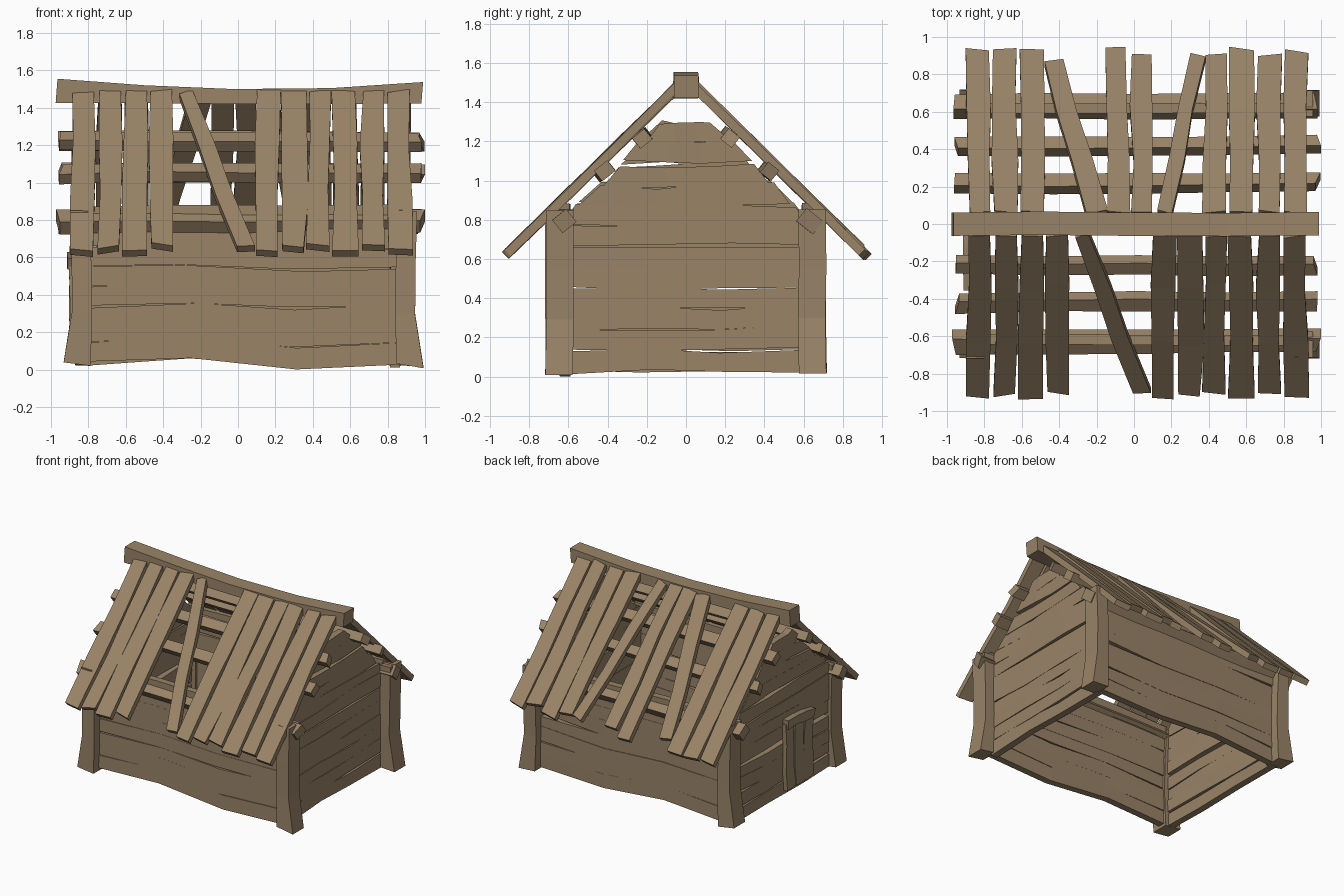
import bpy, bmesh, random
from mathutils import Vector as V

random.seed(7)
cube = bpy.data.objects.get("Cube")
if cube:
    bpy.data.objects.remove(cube, do_unlink=True)

wood = bpy.data.materials.new("weathered_wood")
wood.use_nodes = True
BROWN = (0.32, 0.23, 0.137, 1)
wood.diffuse_color = BROWN
bsdf = wood.node_tree.nodes["Principled BSDF"]
bsdf.inputs["Base Color"].default_value = BROWN
bsdf.inputs["Roughness"].default_value = 0.9


def r(amount):
    return random.uniform(-amount, amount)


def board(name, a, b, across, width, thick, segs=3, wob=0.01, skew=0, shape=None):
    """Crooked four-sided board from a to b. Skew slants both ends inward on
    the +across side; shape lists (shift across, width factor) per ring."""
    a, b, across = V(a), V(b), V(across).normalized()
    along = (b - a).normalized()
    normal = along.cross(across).normalized()
    across = normal.cross(along)
    if shape:
        segs = len(shape) - 1
    bm = bmesh.new()
    rings = []
    for i in range(segs + 1):
        t = i / segs
        if 0 < i < segs:
            t += r(0.1 / segs)
        shift, factor = shape[i] if shape else (r(wob), random.uniform(0.87, 1.1))
        centre = a.lerp(b, t) + across * shift + normal * r(wob * 0.4)
        end = 1 if i == 0 else -1 if i == segs else 0
        tilt = r(0.014) * abs(end)
        ring = []
        for s, n in ((-1, -1), (1, -1), (1, 1), (-1, 1)):
            p = centre + across * (s * width * factor / 2) + normal * (n * thick / 2)
            p += along * (end * skew * s + tilt * s)
            p.z = max(p.z, 0)
            ring.append(bm.verts.new(p))
        rings.append(ring)
    for lo, hi in zip(rings, rings[1:]):
        for k in range(4):
            bm.faces.new((lo[k], lo[(k + 1) % 4], hi[(k + 1) % 4], hi[k]))
    bm.faces.new(rings[0][::-1])
    bm.faces.new(rings[-1])
    bmesh.ops.recalc_face_normals(bm, faces=bm.faces)
    mesh = bpy.data.meshes.new(name)
    bm.to_mesh(mesh)
    bm.free()
    mesh.materials.append(wood)
    obj = bpy.data.objects.new(name, mesh)
    bpy.context.collection.objects.link(obj)
    return obj


UP, X = (0, 0, 1), (1, 0, 0)
SIDES = ((-1, "front"), (1, "back"))

# Corner posts, flared at the foot
for sy, face in SIDES:
    for sx, side in ((-1, "right"), (1, "left")):
        x = 0.83 if sx < 0 else 0.89
        board(f"{face}_{side}_post", (sx * x, sy * 0.645, 0.02 if sx > 0 else 0.03),
              (sx * (x + 0.01), sy * 0.645, 0.85), X, 0.12, 0.14,
              shape=[(sx * 0.03, 1.2), (0, 0.9), (0, 0.88), (sx * 0.01, 0.8)])

# Long walls: crooked horizontal boards
wave = [(0.0, 1.0), (0.02, 1.0), (-0.025, 1.05), (0.0, 1.0)]
for sy, face in SIDES:
    for i in range(8):
        z = 0.09 + i * 0.104
        shape = [(s * (1 - i / 9) + r(0.01), f * random.uniform(0.85, 1.1)) for s, f in wave]
        board(f"{face}_wall_board", (-0.8, sy * 0.62, z + r(0.012)),
              (0.87, sy * 0.62, z + r(0.012)), UP, 0.11, 0.055, shape=shape)

# Gable walls, narrowing under the roof
for sx, side in ((-1, "right"), (1, "left")):
    for i in range(12):
        z = 0.09 + i * 0.105
        reach = min(0.61, 1.42 - z)
        slope = 0.045 if z > 0.82 else 0
        board(f"{side}_gable_board", (sx * 0.84, -reach, z + r(0.02)),
              (sx * 0.84, reach, z + r(0.02)), UP, 0.108, 0.055, wob=0.012, skew=slope)

# Door on the right gable
for y, width, top in ((-0.05, 0.1, 0.6), (-0.16, 0.12, 0.56), (-0.28, 0.11, 0.54)):
    board("door_board", (-0.885, y, 0.06), (-0.885, y, top), (0, 1, 0), width, 0.035)
board("door_lintel", (-0.89, 0.0, 0.6), (-0.89, -0.34, 0.56), UP, 0.07, 0.05)

# Purlins along the roof, poking out at both gables
for sy, face in SIDES:
    for y, z, size in ((0.63, 0.79, 0.1), (0.42, 1.05, 0.08), (0.22, 1.22, 0.08)):
        board(f"{face}_purlin", (-0.96 + r(0.015), sy * y, z), (0.98 + r(0.01), sy * y, z),
              (0, 1, -sy * 0.8), size, size * 0.85, segs=4)

# Ridge beam, sagging in the middle
board("ridge_beam", (-0.97, 0, 1.49), (0.985, 0, 1.48), UP, 0.1, 0.125,
      shape=[(0, 1.3), (-0.015, 0.95), (-0.025, 0.8), (-0.02, 0.85), (0, 1.15)])

# Roof boards: (x at ridge, x at eave, width, eave distance)
front_roof = [(-0.82, -0.83, 0.12, 0.91), (-0.68, -0.69, 0.13, 0.90), (-0.55, -0.545, 0.125, 0.92),
              (-0.41, -0.405, 0.125, 0.89), (-0.285, 0.04, 0.085, 0.89), (0.16, 0.16, 0.13, 0.92),
              (0.295, 0.3, 0.13, 0.9), (0.435, 0.43, 0.115, 0.89), (0.57, 0.57, 0.13, 0.92),
              (0.72, 0.72, 0.12, 0.89), (0.86, 0.87, 0.125, 0.91)]
back_roof = [(-0.82, -0.835, 0.12, 0.92), (-0.68, -0.695, 0.13, 0.92), (-0.54, -0.545, 0.13, 0.92),
             (-0.2, -0.43, 0.11, 0.86), (-0.08, -0.1, 0.12, 0.93), (0.04, 0.045, 0.11, 0.89),
             (0.16, 0.34, 0.085, 0.89), (0.43, 0.44, 0.125, 0.89), (0.575, 0.57, 0.13, 0.92),
             (0.72, 0.725, 0.12, 0.89), (0.86, 0.87, 0.125, 0.91)]
for (sy, face), rows in zip(SIDES, (front_roof, back_roof)):
    for top, eave, width, out in rows:
        lift = r(0.008)
        board(f"{face}_roof_board", (top, sy * 0.05, 1.475 + lift),
              (eave, sy * out, 1.54 - out + lift), X, width, 0.045, wob=0.008)
